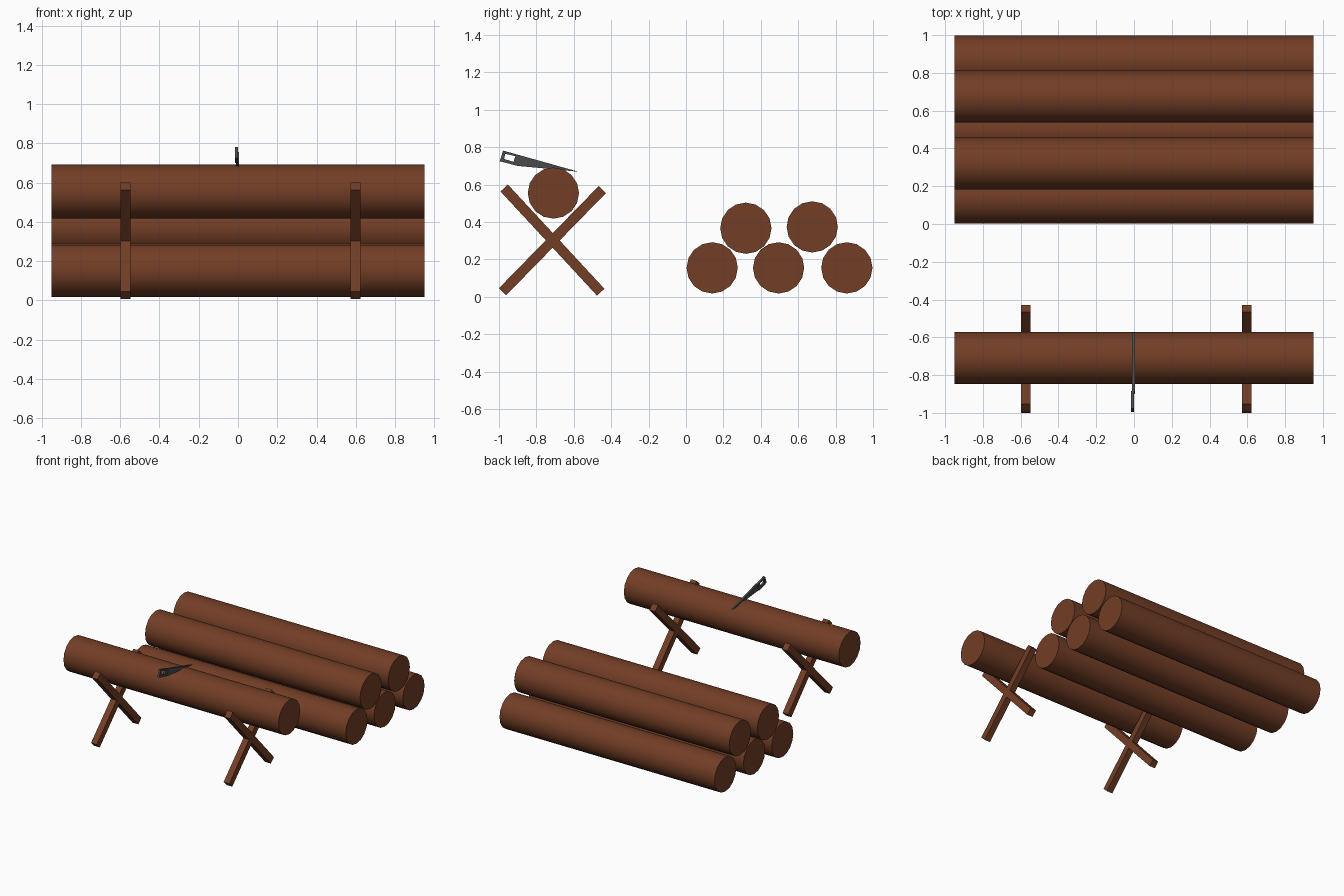
import bpy
import bmesh
from math import radians, pi
from mathutils import Vector, Matrix

cube = bpy.data.objects.get("Cube")
if cube:
    bpy.data.objects.remove(cube)


def material(name, color):
    mat = bpy.data.materials.new(name)
    mat.use_nodes = True
    mat.diffuse_color = (*color, 1)
    mat.node_tree.nodes["Principled BSDF"].inputs["Base Color"].default_value = (*color, 1)
    return mat


wood = material("brown wood", (0.17, 0.048, 0.019))
steel = material("dark steel", (0.07, 0.07, 0.075))


def finish(bm, name, mat):
    bmesh.ops.recalc_face_normals(bm, faces=bm.faces)
    mesh = bpy.data.meshes.new(name)
    bm.to_mesh(mesh)
    bm.free()
    mesh.materials.append(mat)
    obj = bpy.data.objects.new(name, mesh)
    bpy.context.collection.objects.link(obj)
    return obj


def log(name, y, z):
    """Smooth round log lying along x."""
    bm = bmesh.new()
    place = Matrix.Translation((0, y, z)) @ Matrix.Rotation(pi / 2, 4, "Y")
    bmesh.ops.create_cone(bm, cap_ends=True, segments=16, radius1=0.137,
                          radius2=0.137, depth=1.9, matrix=place)
    obj = finish(bm, name, wood)
    bpy.ops.object.select_all(action="DESELECT")
    obj.select_set(True)
    bpy.context.view_layer.objects.active = obj
    bpy.ops.object.shade_smooth_by_angle(angle=radians(40))


def beam(name, x, start, end):
    """Square bar between two (y, z) points."""
    a, b = Vector((x, *start)), Vector((x, *end))
    turn = (b - a).to_track_quat("Z", "X").to_matrix().to_4x4()
    bm = bmesh.new()
    place = Matrix.Translation((a + b) / 2) @ turn
    bmesh.ops.create_cube(bm, size=1, matrix=place @ Matrix.Diagonal(
        (0.054, 0.05, (b - a).length, 1)))
    finish(bm, name, wood)


def plate(name, x, width, polygons):
    """Extrude (y, z) polygons that share corners into a flat plate."""
    bm = bmesh.new()
    for points in polygons:
        bm.faces.new([bm.verts.new((x - width / 2, *p)) for p in points])
    bmesh.ops.remove_doubles(bm, verts=bm.verts, dist=0.0001)
    bmesh.ops.recalc_face_normals(bm, faces=bm.faces)
    new = bmesh.ops.extrude_face_region(bm, geom=bm.faces[:], use_keep_orig=True)
    moved = [v for v in new["geom"] if isinstance(v, bmesh.types.BMVert)]
    bmesh.ops.translate(bm, verts=moved, vec=(width, 0, 0))
    finish(bm, name, steel)


# Stacked logs, three below and two on top
for i, y in enumerate((0.14, 0.495, 0.86)):
    log(f"stack_log_lower_{i + 1}", y, 0.155)
log("stack_log_upper_1", 0.32, 0.367)
log("stack_log_upper_2", 0.675, 0.374)

# Log resting on the crossed sawhorse legs
log("sawhorse_log", -0.709, 0.555)
for side, x in (("right", -0.573), ("left", 0.598)):
    beam(f"{side}_leg_rising", x, (-0.981, 0.027), (-0.447, 0.574))
    beam(f"{side}_leg_falling", x, (-0.972, 0.582), (-0.456, 0.025))

# Saw: a handle frame around a grip hole, and a tapering blade
outer = [(-0.978, 0.782), (-0.885, 0.756), (-0.9, 0.7), (-0.996, 0.725)]
hole = [(-0.967, 0.765), (-0.912, 0.752), (-0.923, 0.722), (-0.972, 0.737)]
frame = [(outer[i], outer[i - 1], hole[i - 1], hole[i]) for i in range(4)]
plate("saw_handle", -0.007, 0.016, frame)
plate("saw_blade", -0.003, 0.014,
      [[(-0.885, 0.756), (-0.575, 0.669), (-0.76, 0.687), (-0.9, 0.7)]])
